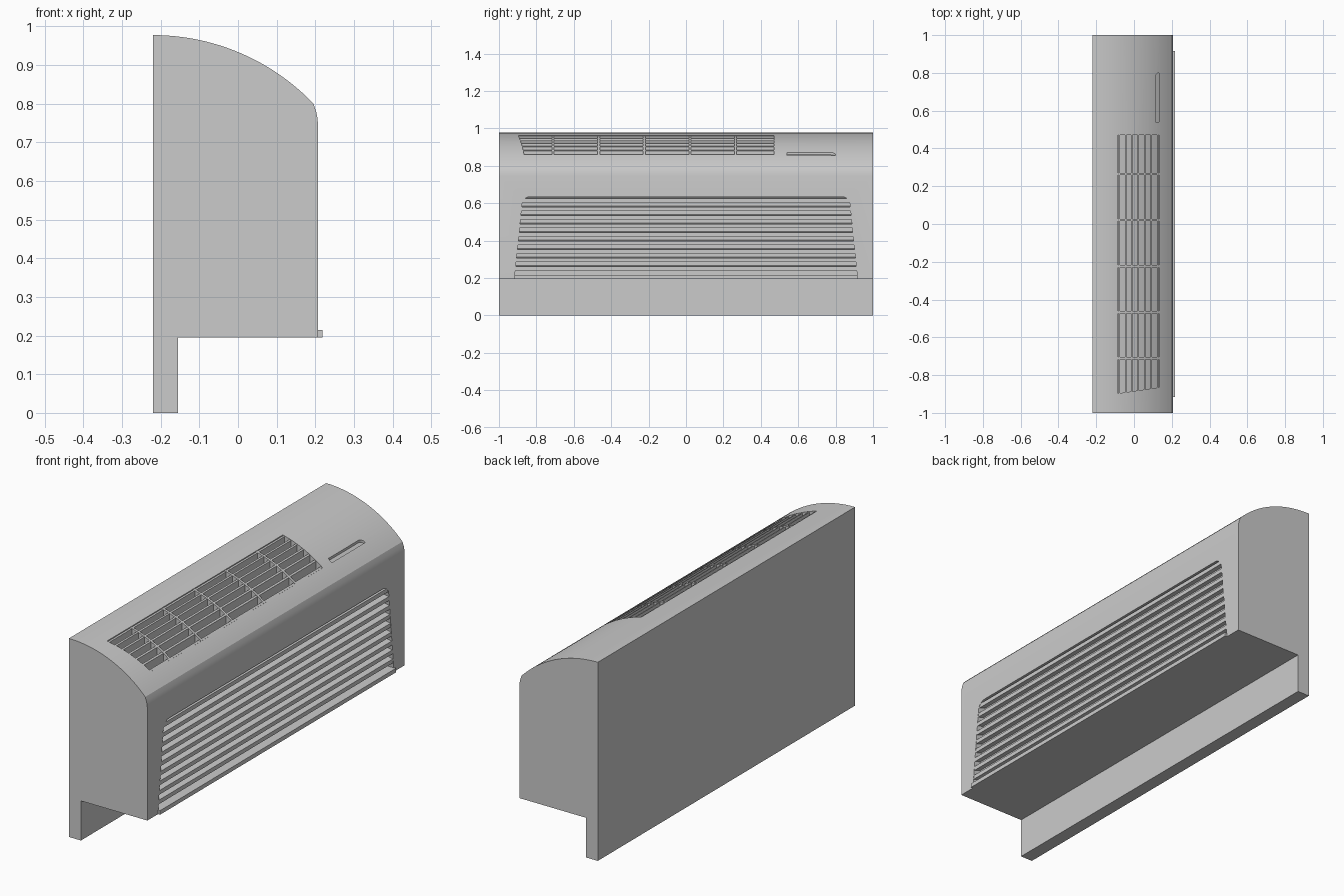
import bpy, bmesh, math

if "Cube" in bpy.data.objects:
    bpy.data.objects.remove(bpy.data.objects["Cube"])

R, CX, CZ = 0.575, -0.22, 0.977 - 0.575   # top arc radius and centre


def arc_z(x, offset=0.0):
    """Height of the curved top at x, moved by an offset."""
    return CZ + math.sqrt(R * R - (x - CX) ** 2) + offset


def loft(name, rings):
    """Solid through a list of equal-length closed rings, capped at both ends."""
    bm = bmesh.new()
    vs = [[bm.verts.new(p) for p in ring] for ring in rings]
    n = len(vs[0])
    for a, b in zip(vs, vs[1:]):
        for i in range(n):
            j = (i + 1) % n
            bm.faces.new((a[i], a[j], b[j], b[i]))
    bm.faces.new(vs[0])
    bm.faces.new(vs[-1])
    bmesh.ops.recalc_face_normals(bm, faces=bm.faces[:])
    mesh = bpy.data.meshes.new(name)
    bm.to_mesh(mesh)
    bm.free()
    obj = bpy.data.objects.new(name, mesh)
    bpy.context.collection.objects.link(obj)
    return obj


def curved_block(name, x0, x1, y_low, y_high, bottom, top, steps=12):
    """Block following the top arc; y limits are functions of x."""
    rings = []
    for i in range(steps + 1):
        x = x0 + (x1 - x0) * i / steps
        a, b = y_low(x), y_high(x)
        lo, hi = arc_z(x, bottom), arc_z(x, top)
        rings.append([(x, a, lo), (x, b, lo), (x, b, hi), (x, a, hi)])
    return loft(name, rings)


def cut(target, cutter):
    cutter.hide_render = True
    mod = target.modifiers.new("cut", 'BOOLEAN')
    mod.operation = 'DIFFERENCE'
    mod.solver = 'EXACT'
    mod.object = cutter
    bpy.context.view_layer.objects.active = target
    bpy.ops.object.modifier_apply(modifier=mod.name)
    bpy.data.objects.remove(cutter)


# Housing: side profile extruded along y
profile = [(-0.22, 0), (-0.155, 0), (-0.155, 0.195), (0.207, 0.195),
           (0.207, 0.745), (0.2055, 0.762), (0.202, 0.78), (0.195, 0.80)]
end = math.asin((0.195 - CX) / R)
profile += [(CX + R * math.sin(end * k / 24), CZ + R * math.cos(end * k / 24))
            for k in range(23, -1, -1)]
housing = loft("housing", [[(x, y, z) for x, z in profile] for y in (-1, 1)])

# Top outlet recess, with one slanted end
TX0, TX1, TY1, DEPTH = -0.085, 0.132, 0.47, 0.045


def slant(x):
    return -0.897 + 0.032 * (x - TX0) / (TX1 - TX0)


cut(housing, curved_block("outlet_cutter", TX0, TX1, slant, lambda x: TY1, -DEPTH, 0.05))


# Display slot with one rounded corner
def slot_end(x):
    t = max(0.0, min(1.0, (0.133 - x) / 0.02))
    return 0.80 - 0.025 * (1 - math.sqrt(1 - t * t))


cut(housing, curved_block("slot_cutter", 0.113, 0.133, lambda x: 0.54, slot_end, -0.012, 0.05))

# Front intake recess: trapezoid with rounded top corners
Z0, Z1, RC = 0.195, 0.635, 0.04


def half_width(z):
    w = 0.917 - 0.045 * (z - Z0) / (Z1 - Z0)
    d = max(0.0, z - (Z1 - RC))
    return w - RC + math.sqrt(max(0.0, RC * RC - d * d))


right = [(half_width(Z0 + 0.012), Z0 + 0.012)]
for k in range(9):
    z = Z1 - RC + RC * math.sin(math.pi / 2 * k / 8)
    right.append((half_width(z), z))
outline = right + [(-y, z) for y, z in reversed(right)]
BACK, FRONT = 0.172, 0.207
cut(housing, loft("intake_cutter", [[(x, y, z) for y, z in outline] for x in (BACK, 0.26)]))

bpy.ops.object.select_all(action='DESELECT')
housing.select_set(True)
bpy.context.view_layer.objects.active = housing
bpy.ops.object.shade_smooth_by_angle(angle=math.radians(25))

# Front intake louvres
PITCH = 0.0455
for i in range(1, 10):
    z = Z0 + PITCH * i
    section = [(BACK - 0.005, z + 0.012), (FRONT - 0.001, z), (FRONT - 0.001, z + 0.02),
               (BACK - 0.005, z + 0.028)]
    loft(f"intake_louvre_{i}", [[(x, s * (half_width(zz) + 0.002), zz) for x, zz in section]
                                for s in (-1, 1)])

# Bottom louvre standing proud of the front
loft("intake_sill", [[(x, y, z) for x, z in
                      [(BACK, 0.195), (0.218, 0.195), (0.218, 0.215), (BACK, 0.215)]]
                     for y in (-0.917, 0.917)])

# Top outlet slats running along the length
SLATS = 7
for i in range(SLATS):
    x = TX0 + 0.002 + (TX1 - TX0 - 0.012) * i / (SLATS - 1)
    curved_block(f"outlet_slat_{i + 1}", x, x + 0.008, slant, lambda x: TY1,
                 -DEPTH - 0.003, -0.003, 1)

# Top outlet cross bars
for i in range(5):
    y = 0.265 - 0.244 * i
    curved_block(f"outlet_bar_{i + 1}", TX0, TX1, lambda x: y - 0.006, lambda x: y + 0.006,
                 -DEPTH - 0.003, -0.002)
